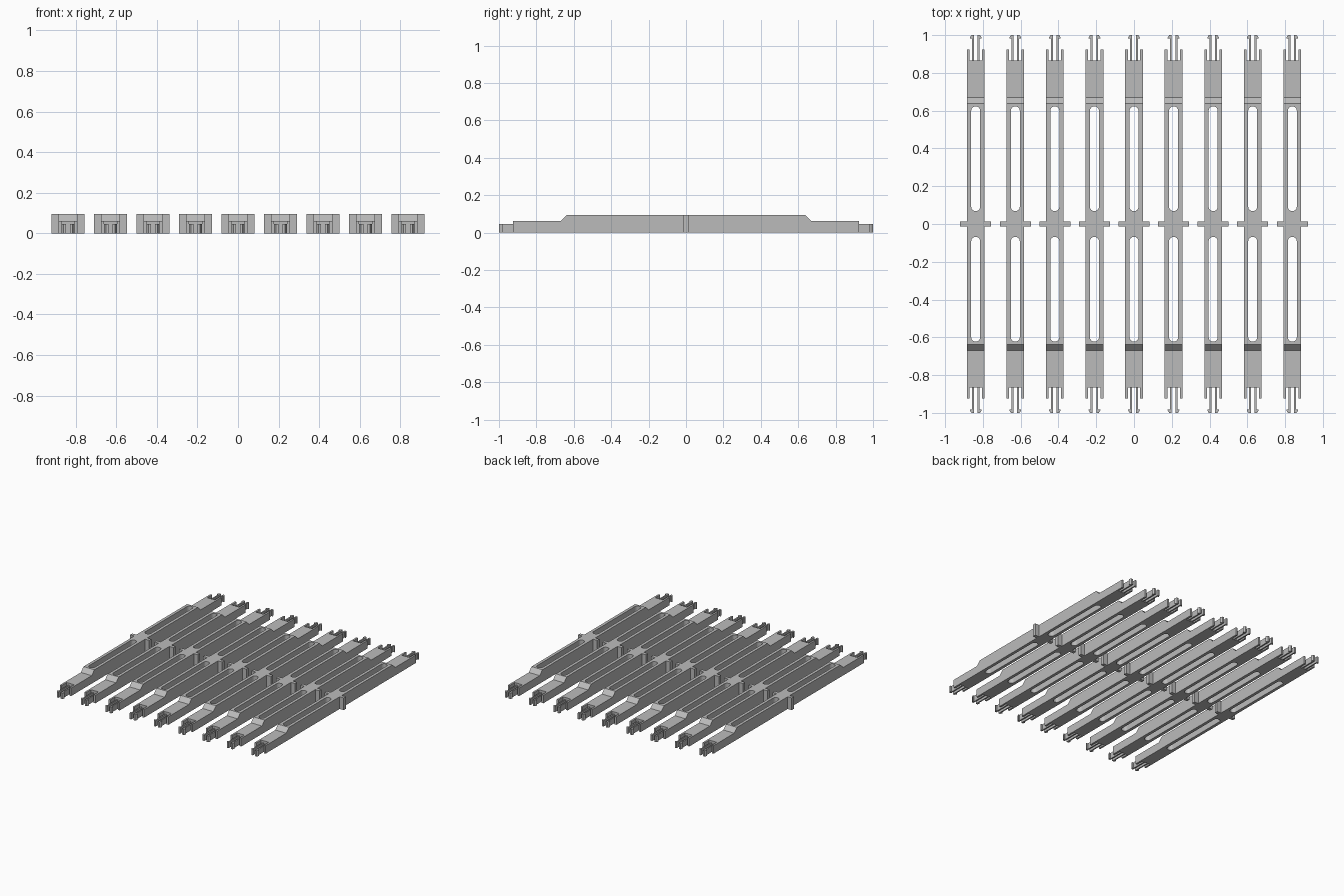
import bpy, bmesh, math
from mathutils import Vector

cube = bpy.data.objects.get("Cube")
if cube:
    bpy.data.objects.remove(cube, do_unlink=True)

COUNT, PITCH = 9, 0.2095
HALF_W, TOP, LOW = 0.047, 0.095, 0.062
CLIP_TOP = 0.046

grey = bpy.data.materials.new("plain grey")
grey.use_nodes = True
colour = (0.5, 0.5, 0.5, 1)
grey.diffuse_color = colour
grey.node_tree.nodes["Principled BSDF"].inputs["Base Color"].default_value = colour


def prism(bm, points, direction):
    """Extrude a closed flat outline along a direction."""
    face = bm.faces.new([bm.verts.new(p) for p in points])
    new = bmesh.ops.extrude_face_region(bm, geom=[face])["geom"]
    verts = [g for g in new if isinstance(g, bmesh.types.BMVert)]
    bmesh.ops.translate(bm, verts=verts, vec=Vector(direction))


def plan(bm, outline, low, high):
    prism(bm, [(x, y, low) for x, y in outline], (0, 0, high - low))


def rectangle(x, y0, y1):
    return [(-x, y0), (x, y0), (x, y1), (-x, y1)]


def stadium(radius, y0, y1, steps=12):
    """Long slot outline with round ends."""
    points = []
    for centre, start in ((y1 - radius, 0), (y0 + radius, math.pi)):
        for i in range(steps + 1):
            a = start + math.pi * i / steps
            points.append((radius * math.cos(a), centre + radius * math.sin(a)))
    return points


def make_object(name, bm):
    bmesh.ops.recalc_face_normals(bm, faces=bm.faces[:])
    mesh = bpy.data.meshes.new(name)
    bm.to_mesh(mesh)
    bm.free()
    mesh.materials.append(grey)
    obj = bpy.data.objects.new(name, mesh)
    bpy.context.collection.objects.link(obj)
    return obj


# Beam: side profile with sloped shoulders
bm = bmesh.new()
half = [(0.925, 0), (0.925, LOW), (0.67, LOW), (0.637, TOP)]
profile = half + [(-y, z) for y, z in reversed(half)]
prism(bm, [(-HALF_W, y, z) for y, z in profile], (2 * HALF_W, 0, 0))
beam = make_object("beam", bm)

# Cutter: two long slots and the open end notches
bm = bmesh.new()
for s in (1, -1):
    plan(bm, [(x, s * y) for x, y in stadium(0.024, 0.068, 0.623)], -0.1, 0.2)
    plan(bm, [(x, s * y) for x, y in rectangle(0.033, 0.865, 1.1)], -0.1, 0.2)
cutter = make_object("slot_cutter", bm)
cutter.hide_render = True

cut = beam.modifiers.new("slots", 'BOOLEAN')
cut.operation, cut.solver, cut.object = 'DIFFERENCE', 'EXACT', cutter
deps = bpy.context.evaluated_depsgraph_get()
beam_mesh = bpy.data.meshes.new_from_object(beam.evaluated_get(deps))
bpy.data.objects.remove(beam, do_unlink=True)
bpy.data.objects.remove(cutter, do_unlink=True)

# Clips: pairs of barbed prongs at both ends
bm = bmesh.new()
prong = [(0.01, 0.86), (0.02, 0.86), (0.02, 0.982), (0.031, 0.982),
         (0.031, 0.987), (0.023, 1.0), (0.01, 1.0)]
for sx in (1, -1):
    for sy in (1, -1):
        plan(bm, [(sx * x, sy * y) for x, y in prong], 0, CLIP_TOP)
clips = make_object("clips", bm)

# Side tabs at mid length
bm = bmesh.new()
for s in (1, -1):
    tab = [(s * (HALF_W - 0.002), -0.013), (s * 0.082, -0.013),
           (s * 0.082, 0.013), (s * (HALF_W - 0.002), 0.013)]
    plan(bm, tab, 0, TOP)
tabs = make_object("side_tabs", bm)

# Row of identical bars
parts = (("beam", beam_mesh), ("clips", clips.data), ("side_tabs", tabs.data))
for i in range(COUNT):
    for name, mesh in parts:
        obj = bpy.data.objects.new(f"{name}_{i + 1}", mesh)
        obj.location.x = (i - (COUNT - 1) / 2) * PITCH
        bpy.context.collection.objects.link(obj)
for helper in (clips, tabs):
    bpy.data.objects.remove(helper, do_unlink=True)
